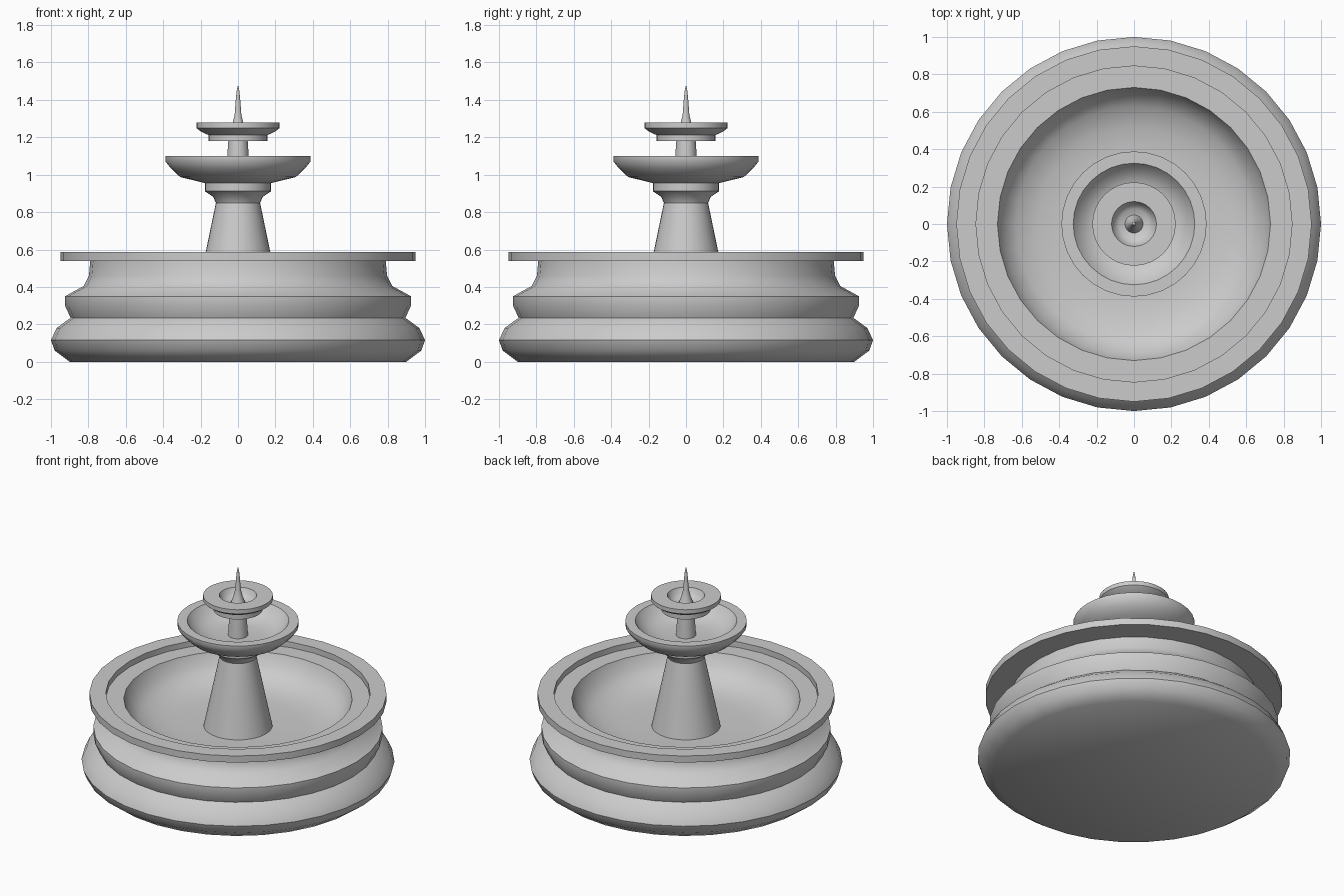
import bpy, bmesh, math

SIDES = 32


def lathe(name, profile):
    """Spin an (r, z) outline around the z axis; ends at r = 0 become fans."""
    bm = bmesh.new()
    rings = []
    for r, z in profile:
        if r == 0:
            rings.append([bm.verts.new((0, 0, z))] * SIDES)
        else:
            rings.append([bm.verts.new((r * math.cos(2 * math.pi * i / SIDES),
                                        r * math.sin(2 * math.pi * i / SIDES), z))
                          for i in range(SIDES)])
    for a, b in zip(rings, rings[1:]):
        for i in range(SIDES):
            j = (i + 1) % SIDES
            quad = [a[i], a[j], b[j], b[i]]
            bm.faces.new(list(dict.fromkeys(quad)))
    bmesh.ops.recalc_face_normals(bm, faces=bm.faces)
    mesh = bpy.data.meshes.new(name)
    bm.to_mesh(mesh)
    bm.free()
    obj = bpy.data.objects.new(name, mesh)
    bpy.context.collection.objects.link(obj)
    bpy.ops.object.select_all(action='DESELECT')
    obj.select_set(True)
    bpy.context.view_layer.objects.active = obj
    bpy.ops.object.shade_smooth_by_angle(angle=math.radians(40))
    return obj


# Moulded outer wall, flat rim with inner step, and hollow pool
lathe("basin", [
    (0, 0), (0.90, 0), (0.98, 0.06), (1.0, 0.115), (0.97, 0.18), (0.895, 0.235),
    (0.925, 0.30), (0.925, 0.35), (0.825, 0.405), (0.797, 0.46), (0.79, 0.54),
    (0.95, 0.54), (0.95, 0.587), (0.845, 0.587), (0.845, 0.547), (0.73, 0.547),
    (0.70, 0.47), (0.63, 0.41), (0.52, 0.373), (0.40, 0.36), (0, 0.36)])

# Tapered column
lathe("column", [(0, 0.36), (0.22, 0.36), (0.118, 0.85), (0, 0.85)])

# Middle bowl with flared collar
lathe("middle_bowl", [
    (0, 0.85), (0.118, 0.85), (0.133, 0.882), (0.177, 0.912), (0.177, 0.955),
    (0.31, 0.988), (0.355, 1.03), (0.388, 1.07), (0.388, 1.10), (0.325, 1.10),
    (0.29, 1.05), (0.23, 1.015), (0.15, 1.0), (0, 1.0)])

# Upper neck
lathe("neck", [(0, 1.0), (0.064, 1.0), (0.052, 1.18), (0, 1.18)])

# Small top dish
lathe("top_dish", [
    (0, 1.18), (0.158, 1.18), (0.158, 1.212), (0.20, 1.232), (0.223, 1.25),
    (0.223, 1.279), (0.12, 1.279), (0.106, 1.245), (0.08, 1.222), (0, 1.215)])

# Water spout spike
lathe("spout", [
    (0, 1.215), (0.05, 1.215), (0.03, 1.27), (0.018, 1.32), (0.012, 1.40),
    (0.007, 1.45), (0, 1.48)])
